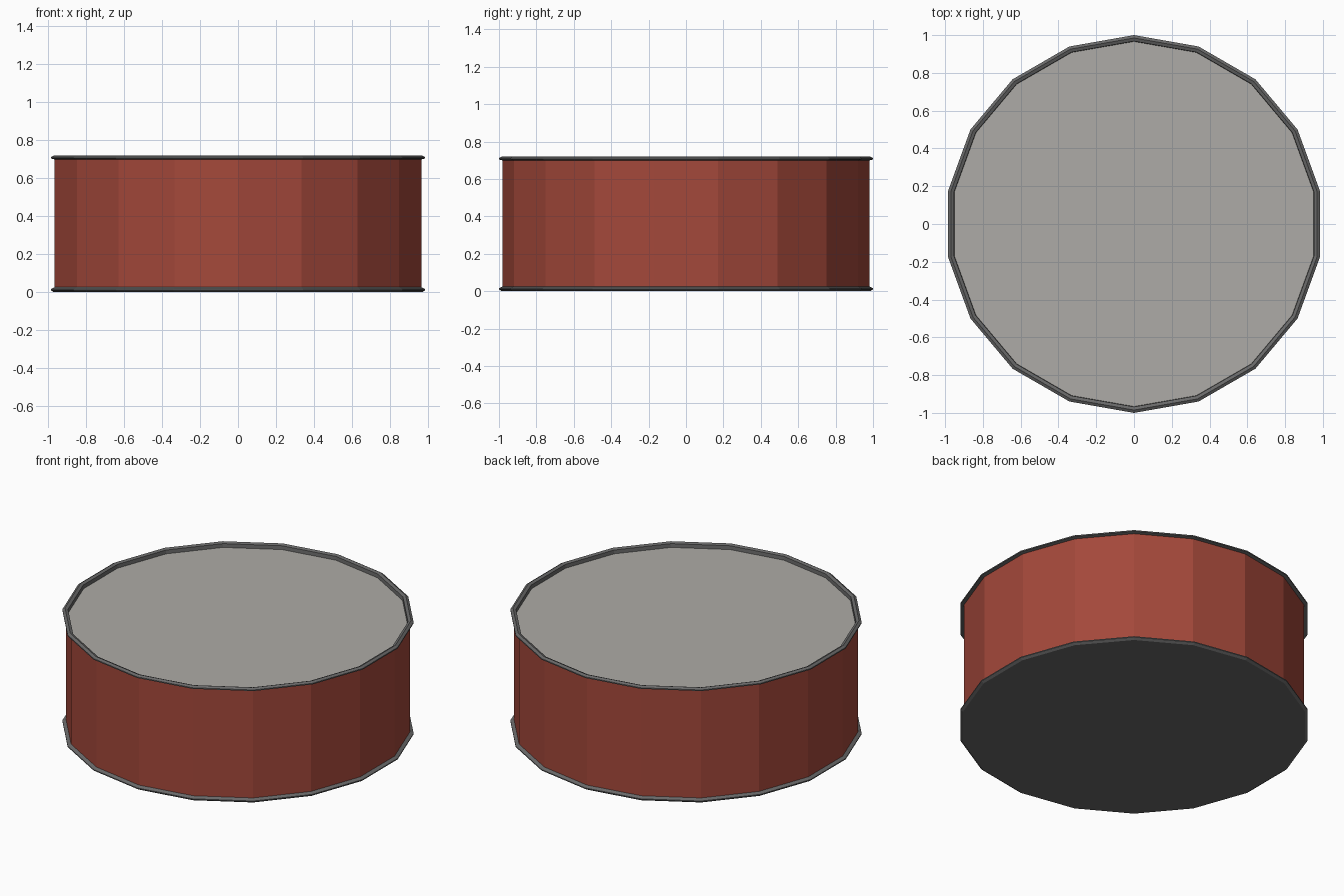
import bpy, bmesh, math

if "Cube" in bpy.data.objects:
    bpy.data.objects.remove(bpy.data.objects["Cube"])

SIDES = 18


def material(name, rgb):
    m = bpy.data.materials.new(name)
    m.diffuse_color = (*rgb, 1.0)
    m.use_nodes = True
    m.node_tree.nodes["Principled BSDF"].inputs["Base Color"].default_value = m.diffuse_color
    return m


def lathe(name, profile, mat, cap_start=False, cap_end=False):
    """Spin an (r, z) profile around z; corners lie on the y axis."""
    bm = bmesh.new()
    rings = []
    for r, z in profile:
        rings.append([bm.verts.new((r * math.sin(i * math.tau / SIDES),
                                    -r * math.cos(i * math.tau / SIDES), z))
                      for i in range(SIDES)])
    for a, b in zip(rings, rings[1:]):
        for i in range(SIDES):
            j = (i + 1) % SIDES
            bm.faces.new((a[i], a[j], b[j], b[i]))
    if cap_start:
        bm.faces.new(rings[0][::-1])
    if cap_end:
        bm.faces.new(rings[-1])
    mesh = bpy.data.meshes.new(name)
    bm.to_mesh(mesh)
    bm.free()
    mesh.materials.append(mat)
    obj = bpy.data.objects.new(name, mesh)
    bpy.context.collection.objects.link(obj)
    return obj


red = material("red_label", (0.37, 0.065, 0.043))
steel = material("dark_steel", (0.14, 0.14, 0.14))
lid_grey = material("lid_grey", (0.42, 0.41, 0.385))

# Red wall of the can
lathe("can_wall", [(0.98, 0.02), (0.98, 0.706)], red)

# Bottom: bevelled rim with a flat base
lathe("bottom_rim", [(0.985, 0.0), (1.0, 0.01), (1.0, 0.016), (0.98, 0.026)],
      steel, cap_start=True)

# Top: rolled rim standing above the lid
lathe("top_rim", [(0.98, 0.699), (1.0, 0.704), (1.0, 0.711), (0.985, 0.72),
                  (0.968, 0.713), (0.966, 0.688)], steel)

# Recessed lid
lathe("lid", [(0.967, 0.69)], lid_grey, cap_end=True)
